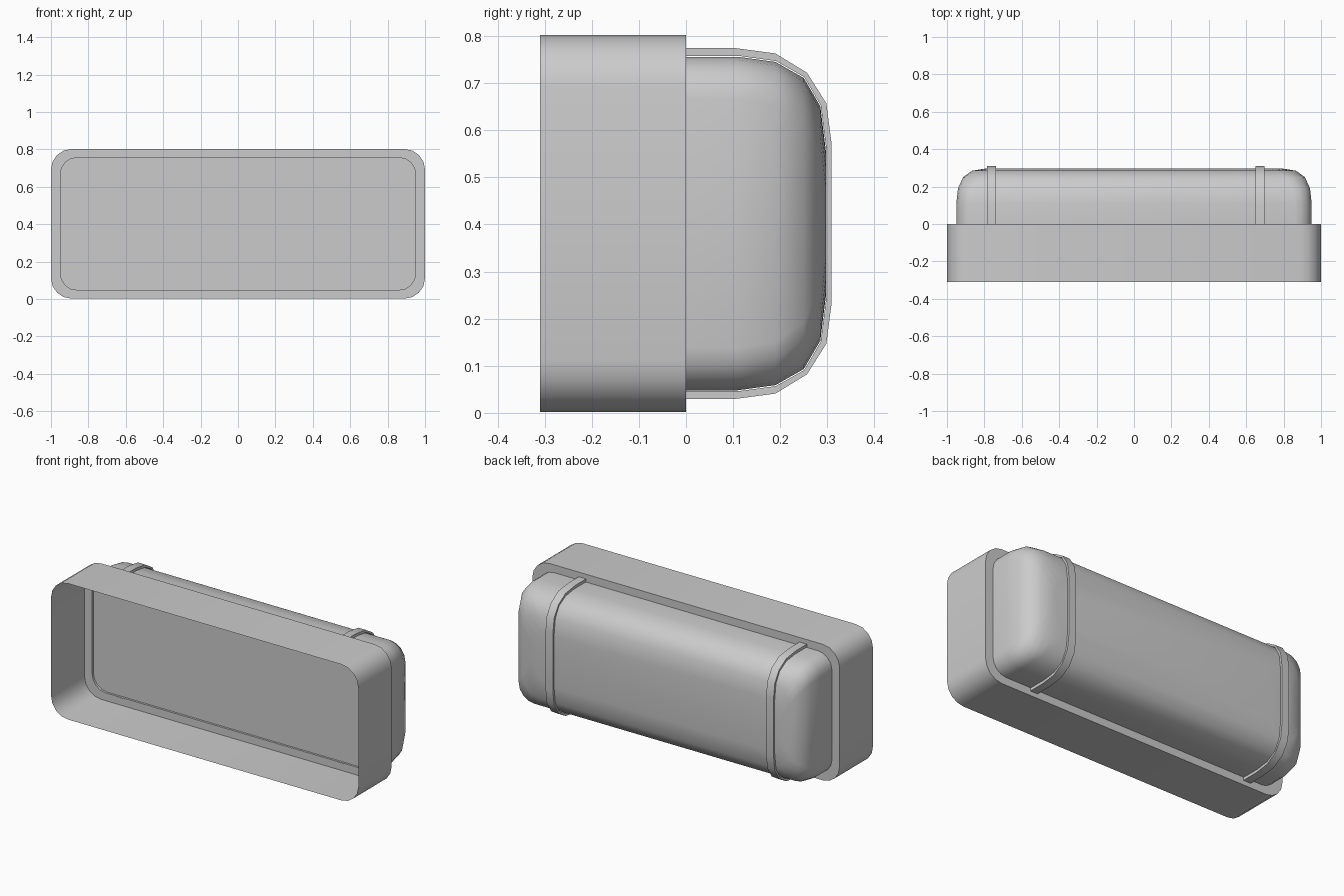
import bpy, bmesh, math

cube = bpy.data.objects.get("Cube")
if cube:
    bpy.data.objects.remove(cube, do_unlink=True)

grey = bpy.data.materials.new("light_grey")
grey.use_nodes = True
COLOUR = (0.6, 0.6, 0.6, 1)
grey.diffuse_color = COLOUR
grey.node_tree.nodes["Principled BSDF"].inputs["Base Color"].default_value = COLOUR

MID_Z = 0.402


def rounded_loop(bm, half_x, half_z, radius, y, segments=4):
    """Ring of vertices along a rounded rectangle in the xz plane."""
    ring = []
    for corner, (sx, sz) in enumerate([(1, 1), (-1, 1), (-1, -1), (1, -1)]):
        for i in range(segments + 1):
            a = math.pi / 2 * (corner + i / segments)
            ring.append(bm.verts.new((sx * (half_x - radius) + radius * math.cos(a), y,
                                      MID_Z + sz * (half_z - radius) + radius * math.sin(a))))
    return ring


def bridge(bm, a, b):
    n = len(a)
    for i in range(n):
        j = (i + 1) % n
        bm.faces.new((a[i], a[j], b[j], b[i]))


def finish(bm, name, angle=40):
    bmesh.ops.recalc_face_normals(bm, faces=bm.faces)
    mesh = bpy.data.meshes.new(name)
    bm.to_mesh(mesh)
    bm.free()
    obj = bpy.data.objects.new(name, mesh)
    bpy.context.collection.objects.link(obj)
    mesh.materials.append(grey)
    bpy.ops.object.select_all(action='DESELECT')
    obj.select_set(True)
    bpy.context.view_layer.objects.active = obj
    bpy.ops.object.shade_smooth_by_angle(angle=math.radians(angle))
    return obj


# Open front sleeve with a thin flange at the back
bm = bmesh.new()
front = rounded_loop(bm, 1, 0.4, 0.11, -0.31)
back = rounded_loop(bm, 1, 0.4, 0.11, 0)
inner = rounded_loop(bm, 0.95, 0.354, 0.09, 0)
bridge(bm, front, back)
bridge(bm, back, inner)
finish(bm, "front_sleeve")

# Domed rear body: (depth, inset) steps, closed by a front panel
STEPS = [(0, 0), (0.11, 0), (0.19, 0.011), (0.25, 0.045), (0.285, 0.105), (0.297, 0.2)]
bm = bmesh.new()
rings = [rounded_loop(bm, 0.95 - d * 0.8, 0.354 - d, 0.09 + d * 0.2, y) for y, d in STEPS]
for a, b in zip(rings, rings[1:]):
    bridge(bm, a, b)
bm.faces.new(rings[-1])
finish(bm, "rear_body", 45)

bm = bmesh.new()
bm.faces.new(rounded_loop(bm, 0.95, 0.354, 0.09, 0.012))
finish(bm, "inner_panel")

# Two straps that follow the body outline
INNER = [(-0.002, 0.356)] + [(y + 0.001, 0.356 - d) for y, d in STEPS[1:]]
OUTER = [(-0.002, 0.373), (0.1, 0.373), (0.19, 0.361), (0.257, 0.32), (0.298, 0.255), (0.309, 0.17)]


def full_path(half):
    return [(y, MID_Z + z) for y, z in half] + [(y, MID_Z - z) for y, z in reversed(half)]


def strap(name, x, width=0.048):
    bm = bmesh.new()
    sides = []
    for sx in (x - width / 2, x + width / 2):
        sides.append([[bm.verts.new((sx, y, z)) for y, z in full_path(p)] for p in (INNER, OUTER)])
    (li, lo), (ri, ro) = sides
    for i in range(len(li) - 1):
        for a, b in ((li, lo), (lo, ro), (ro, ri), (ri, li)):
            bm.faces.new((a[i], a[i + 1], b[i + 1], b[i]))
    for i in (0, -1):
        bm.faces.new((li[i], lo[i], ro[i], ri[i]))
    finish(bm, name, 30)


strap("right_strap", -0.762)
strap("left_strap", 0.674)
